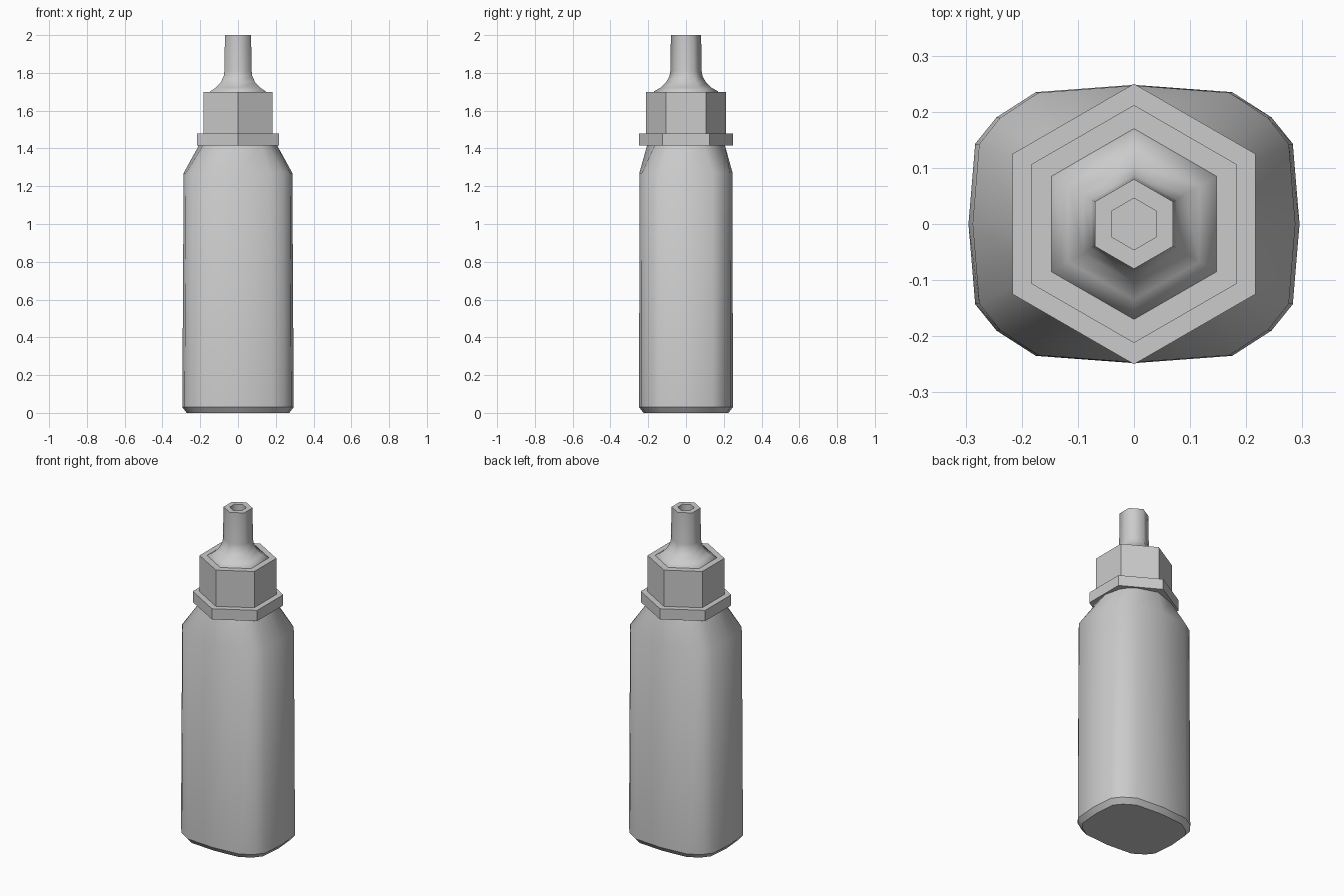
import bpy, math

old = bpy.data.objects.get("Cube")
if old:
    bpy.data.objects.remove(old, do_unlink=True)

grey = bpy.data.materials.new("light grey plastic")
grey.use_nodes = True
colour = (0.6, 0.6, 0.6, 1)
grey.diffuse_color = colour
grey.node_tree.nodes["Principled BSDF"].inputs["Base Color"].default_value = colour


def loft(name, rings, angle):
    """Skin stacked rings of equal length and close both ends."""
    n = len(rings[0])
    verts = [p for ring in rings for p in ring]
    faces = [tuple(reversed(range(n)))]
    for r in range(len(rings) - 1):
        for i in range(n):
            j = (i + 1) % n
            faces.append((r * n + i, r * n + j, (r + 1) * n + j, (r + 1) * n + i))
    faces.append(tuple(range(len(verts) - n, len(verts))))
    mesh = bpy.data.meshes.new(name)
    mesh.from_pydata(verts, [], faces)
    mesh.materials.append(grey)
    obj = bpy.data.objects.new(name, mesh)
    bpy.context.collection.objects.link(obj)
    bpy.ops.object.select_all(action='DESELECT')
    obj.select_set(True)
    bpy.context.view_layer.objects.active = obj
    bpy.ops.object.shade_smooth_by_angle(angle=math.radians(angle))
    return obj


def hexagon(radius, z):
    return [(radius * math.sin(-a), radius * math.cos(a), z)
            for a in (k * math.pi / 3 for k in range(6))]


# Bottle body: rounded rectangular section blending to a round neck
quarter = [(0.295, 0), (0.283, 0.143), (0.245, 0.19), (0.175, 0.235), (0, 0.248)]
section = quarter + [(-x, y) for x, y in quarter[-2::-1]]
section += [(x, -y) for x, y in section[-2:0:-1]]


def body_ring(z, sx, sy):
    return [(x * sx, y * sy, z) for x, y in section]


def neck_ring(z, radius):
    return [(radius * x / math.hypot(x, y), radius * y / math.hypot(x, y), z)
            for x, y in section]


loft("bottle_body", [body_ring(0, 0.92, 0.91), body_ring(0.03, 1, 1),
                     body_ring(1.27, 0.975, 0.995), neck_ring(1.42, 0.205),
                     neck_ring(1.45, 0.2)], 35)

# Hexagonal collar and cap
loft("collar", [hexagon(0.25, 1.415), hexagon(0.25, 1.48)], 30)
loft("cap", [hexagon(0.212, 1.47), hexagon(0.212, 1.70)], 30)

# Flared nozzle with a recessed opening
profile = [(0.17, 1.69), (0.17, 1.702), (0.135, 1.722), (0.105, 1.75),
           (0.087, 1.785), (0.083, 1.81), (0.08, 2.0), (0.046, 2.0), (0.046, 1.96)]
loft("nozzle", [hexagon(r, z) for r, z in profile], 65)
